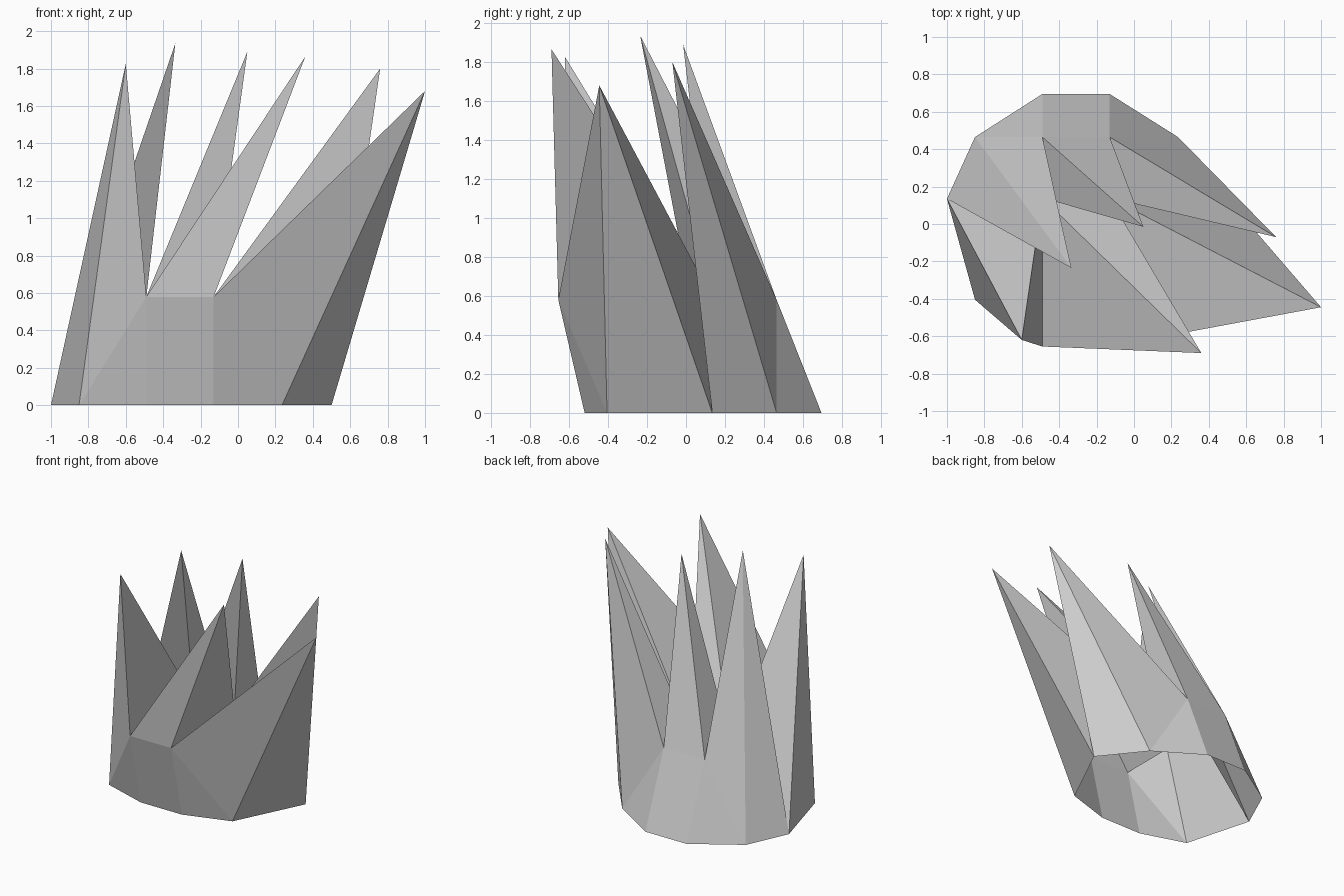
import bpy, bmesh

if "Cube" in bpy.data.objects:
    bpy.data.objects.remove(bpy.data.objects["Cube"])

bm = bmesh.new()
V = lambda x, y, z=0.0: bm.verts.new((x, y, z))

# ground outline, ten corners, open underneath
left, right = V(-1.0, 0.135), V(0.5, 0.135)
back = [V(-0.85, 0.465), V(-0.49, 0.695), V(-0.13, 0.695), V(0.235, 0.465)]
front = [V(-0.85, -0.405), V(-0.49, -0.52), V(-0.13, -0.52), V(0.235, -0.405)]

# raised rim corners and inner ridge, where neighbouring blades meet
H = 0.58
back_rim = [V(x, 0.465, H) for x in (-0.49, -0.13)]
front_rim = [V(x, -0.655, H) for x in (-0.49, -0.13)]
ridge = [V(x, 0.14, H) for x in (-0.49, -0.13)]

# low walls on the front and back
for base, rim in ((back, back_rim), (front, front_rim)):
    bm.faces.new((base[1], base[2], rim[1], rim[0]))
    bm.faces.new((base[0], base[1], rim[0]))
    bm.faces.new((base[2], base[3], rim[1]))


def blade(tip, *foot):
    """Leaning spike: one triangle from each foot edge to the tip."""
    t = V(*tip)
    for a, b in zip(foot, foot[1:] + foot[:1]):
        bm.faces.new((a, b, t))


# six blades: left pair, middle pair, right pair
blade((-0.60, -0.62, 1.825), left, front[0], front_rim[0], ridge[0])
blade((-0.335, -0.235, 1.935), left, back[0], back_rim[0], ridge[0])
blade((0.05, -0.015, 1.89), ridge[0], ridge[1], back_rim[1], back_rim[0])
blade((0.36, -0.69, 1.865), ridge[0], ridge[1], front_rim[1], front_rim[0])
blade((0.76, -0.07, 1.80), right, back[3], back_rim[1], ridge[1])
blade((1.0, -0.445, 1.68), right, front[3], front_rim[1], ridge[1])

bmesh.ops.recalc_face_normals(bm, faces=bm.faces)
mesh = bpy.data.meshes.new("grass_tuft")
bm.to_mesh(mesh)
bm.free()
bpy.context.collection.objects.link(bpy.data.objects.new("grass_tuft", mesh))
